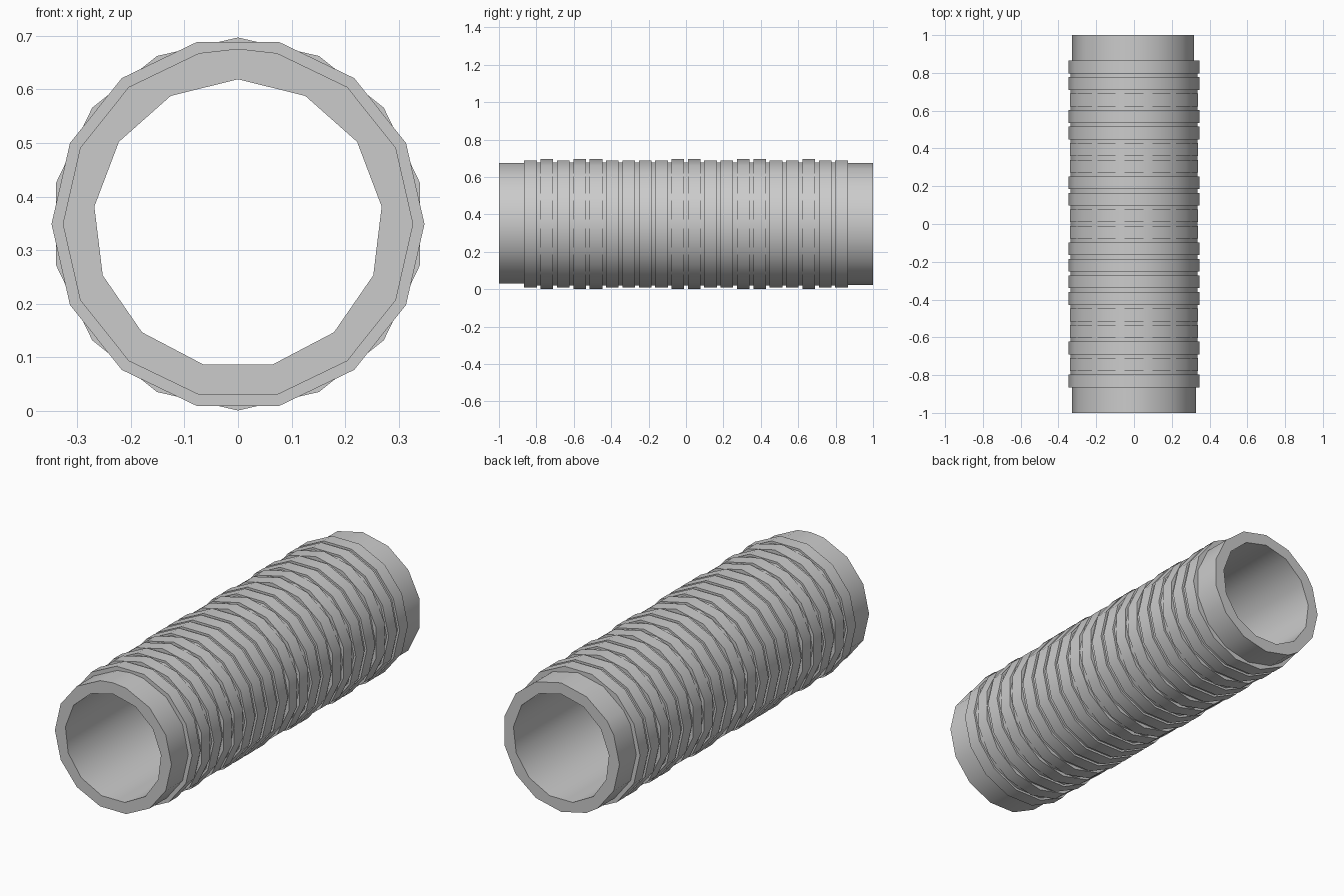
import bpy, bmesh, math, random

cube = bpy.data.objects.get("Cube")
if cube:
    bpy.data.objects.remove(cube, do_unlink=True)

random.seed(4)
CENTRE_Z = 0.349
R_RIB, R_GROOVE, R_COLLAR, R_BORE = 0.348, 0.337, 0.327, 0.27
HALF, SHOULDER = 1.0, 0.865
RIBS, GROOVE_W = 20, 0.02
STEP = math.tau / 28

grey = bpy.data.materials.new("light_grey")
grey.use_nodes = True
colour = (0.6, 0.6, 0.6, 1)
grey.diffuse_color = colour
grey.node_tree.nodes["Principled BSDF"].inputs["Base Color"].default_value = colour


def loop(bm, y, r, angles):
    """Closed ring of vertices around the y axis."""
    return [bm.verts.new((r * math.cos(a), y, CENTRE_Z + r * math.sin(a))) for a in angles]


def sweep(bm, profile, angles, flip=False):
    """Join rings of (y, radius) into a skin; return the rings."""
    rings = [loop(bm, y, r, angles) for y, r in profile]
    n = len(angles)
    for a, b in zip(rings, rings[1:]):
        for i in range(n):
            j = (i + 1) % n
            quad = (a[i], a[j], b[j], b[i])
            bm.faces.new(quad[::-1] if flip else quad)
    return rings


def edges_of(bm, ring):
    return [bm.edges.get((ring[i - 1], ring[i])) for i in range(len(ring))]


def finish(bm, name):
    mesh = bpy.data.meshes.new(name)
    bm.normal_update()
    bm.to_mesh(mesh)
    bm.free()
    mesh.materials.append(grey)
    obj = bpy.data.objects.new(name, mesh)
    bpy.context.collection.objects.link(obj)
    bpy.ops.object.select_all(action='DESELECT')
    obj.select_set(True)
    bpy.context.view_layer.objects.active = obj
    bpy.ops.object.shade_smooth_by_angle(angle=math.radians(30))


# Tube: thirteen-sided bore, end collars and flat rims
bore = [math.pi / 2 + i * math.tau / 13 for i in range(13)]
front = sorted([k * STEP for k in range(0, 28, 2)] + [math.pi / 2])
back = [k * STEP for k in (1, 3, 5, 7, 9, 11, 12, 14, 16, 18, 19, 21, 23, 25, 27)]
bm = bmesh.new()
inner_front, inner_back = sweep(bm, [(-HALF, R_BORE), (HALF, R_BORE)], bore, flip=True)
outer_front = sweep(bm, [(-HALF, R_COLLAR), (-SHOULDER + 0.01, R_COLLAR)], front)[0]
outer_back = sweep(bm, [(SHOULDER - 0.01, R_COLLAR), (HALF, R_COLLAR)], back)[1]
for outer, inner in ((outer_front, inner_front), (outer_back, inner_back)):
    bmesh.ops.triangle_fill(bm, use_beauty=True, edges=edges_of(bm, outer) + edges_of(bm, inner))
bmesh.ops.recalc_face_normals(bm, faces=bm.faces[:])
finish(bm, "tube")

# Groove floor between the ribs
even = [k * STEP for k in range(0, 28, 2)]
bm = bmesh.new()
sweep(bm, [(-SHOULDER + 0.01, R_GROOVE), (SHOULDER - 0.01, R_GROOVE)], even)
finish(bm, "groove_floor")

# Ribs, each turned by a whole or half facet
width = (2 * SHOULDER - (RIBS - 1) * GROOVE_W) / RIBS
bm = bmesh.new()
for i in range(RIBS):
    y0 = -SHOULDER + i * (width + GROOVE_W)
    y1 = y0 + width
    turn = random.choice((0, STEP))
    sweep(bm, [(y0, 0.315), (y0, R_RIB), (y1, R_RIB), (y1, 0.315)], [a + turn for a in even])
finish(bm, "ribs")
